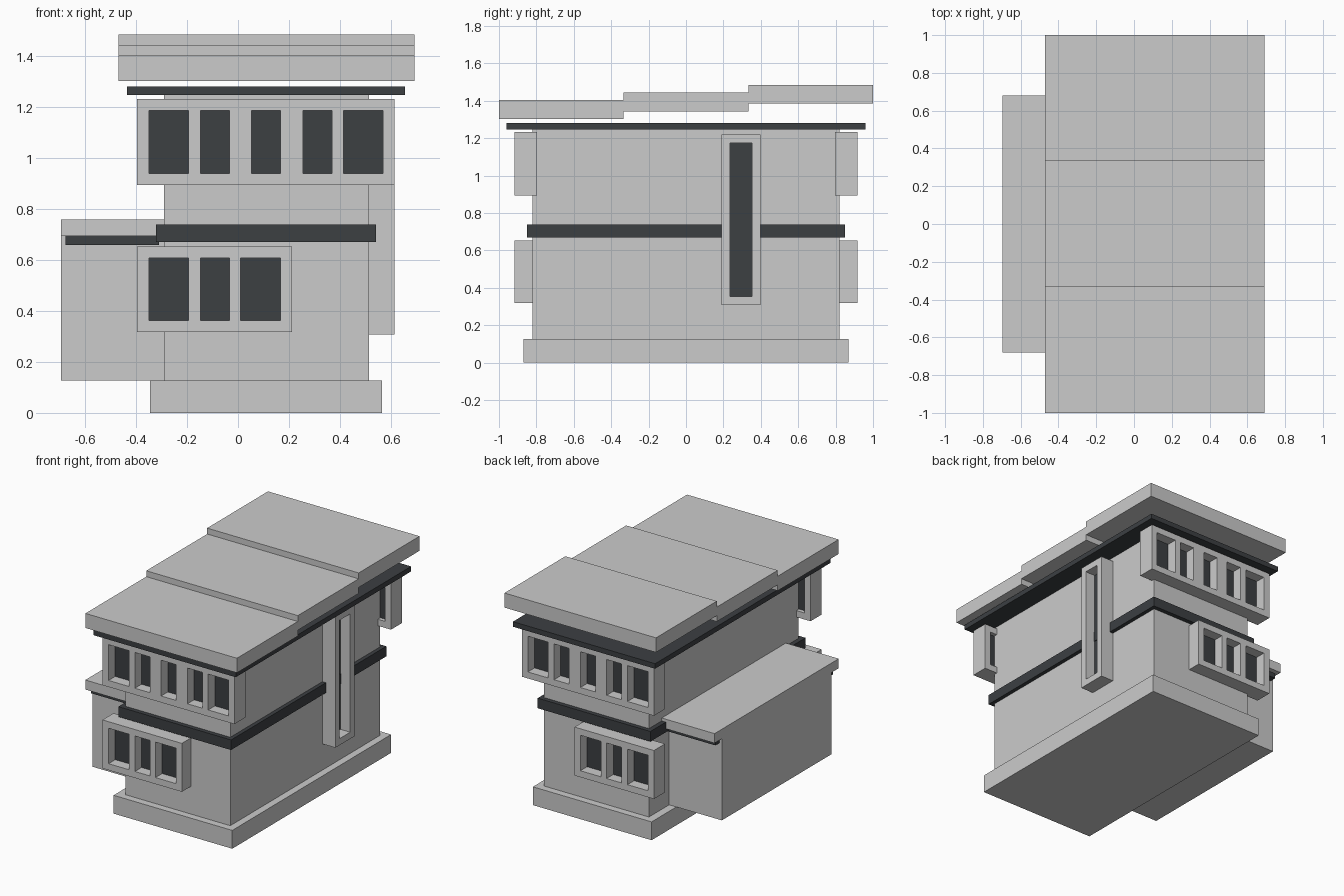
import bpy
import bmesh
from mathutils import Matrix, Vector

if "Cube" in bpy.data.objects:
    bpy.data.objects.remove(bpy.data.objects["Cube"])

dark = bpy.data.materials.new("dark_trim")
dark.diffuse_color = (0.045, 0.05, 0.055, 1)
dark.use_nodes = True
dark.node_tree.nodes["Principled BSDF"].inputs["Base Color"].default_value = dark.diffuse_color


def boxes(name, extents, mat=None):
    """One object made of boxes, each given as (x0, x1, y0, y1, z0, z1)."""
    bm = bmesh.new()
    for x0, x1, y0, y1, z0, z1 in extents:
        centre = Vector((x0 + x1, y0 + y1, z0 + z1)) / 2
        size = (abs(x1 - x0), abs(y1 - y0), abs(z1 - z0), 1)
        bmesh.ops.create_cube(bm, size=1, matrix=Matrix.Translation(centre) @ Matrix.Diagonal(size))
    mesh = bpy.data.meshes.new(name)
    bm.to_mesh(mesh)
    bm.free()
    obj = bpy.data.objects.new(name, mesh)
    bpy.context.collection.objects.link(obj)
    if mat:
        mesh.materials.append(mat)
    return obj


def box(name, *extent, mat=None):
    return boxes(name, [extent], mat)


def cut(obj, holes):
    """Cut box-shaped openings through an object."""
    cutter = boxes("opening_cutter", holes)
    cutter.hide_render = True
    mod = obj.modifiers.new("openings", 'BOOLEAN')
    mod.operation = 'DIFFERENCE'
    mod.solver = 'EXACT'
    mod.object = cutter
    bpy.context.view_layer.objects.active = obj
    bpy.ops.object.modifier_apply(modifier=mod.name)
    bpy.data.objects.remove(cutter)


# Main block, plinth and dark bands
box("plinth", -0.345, 0.565, -0.87, 0.87, 0, 0.127)
box("main_walls", -0.29, 0.515, -0.82, 0.82, 0.127, 1.25)
box("floor_band", -0.322, 0.542, -0.85, 0.85, 0.67, 0.74, mat=dark)
box("eave_band", -0.435, 0.655, -0.96, 0.96, 1.247, 1.282, mat=dark)

# Three roof slabs stepping up to the back
for i in range(3):
    y0, z0 = -1 + i * 2 / 3, 1.303 + i * 0.041
    box(f"roof_slab_{i + 1}", -0.47, 0.692, y0, y0 + 2 / 3, z0, z0 + 0.101)

# Side wing with its own roof and band
box("wing_walls", -0.695, -0.28, -0.6, 0.6, 0.128, 0.70)
box("wing_band", -0.677, -0.31, -0.645, 0.645, 0.66, 0.694, mat=dark)
box("wing_roof", -0.695, -0.28, -0.68, 0.68, 0.694, 0.76)

# Window bays, the same on front and back
upper = [(-0.35, -0.194), (-0.148, -0.034), (0.053, 0.167), (0.255, 0.369), (0.414, 0.57)]
lower = upper[:2] + [(0.01, 0.167)]
bays = [("upper", upper, 0.615, 0.895, 1.233), ("lower", lower, 0.212, 0.318, 0.654)]
for side, s in (("front", -1), ("back", 1)):
    for level, openings, x1, z0, z1 in bays:
        frame = box(f"{side}_{level}_bay", -0.397, x1, s * 0.797, s * 0.918, z0, z1)
        cut(frame, [(a, b, s * 0.7, s * 1.0, z0 + 0.045, z1 - 0.045) for a, b in openings])
        boxes(f"{side}_{level}_glass",
              [(a, b, s * 0.825, s * 0.845, z0 + 0.045, z1 - 0.045) for a, b in openings], dark)

# Tall stair window on the right side
tall = box("tall_window_frame", 0.50, 0.614, 0.19, 0.397, 0.308, 1.22)
cut(tall, [(0.4, 0.7, 0.236, 0.352, 0.354, 1.174)])
box("tall_window_glass", 0.50, 0.538, 0.236, 0.352, 0.354, 1.174, mat=dark)
